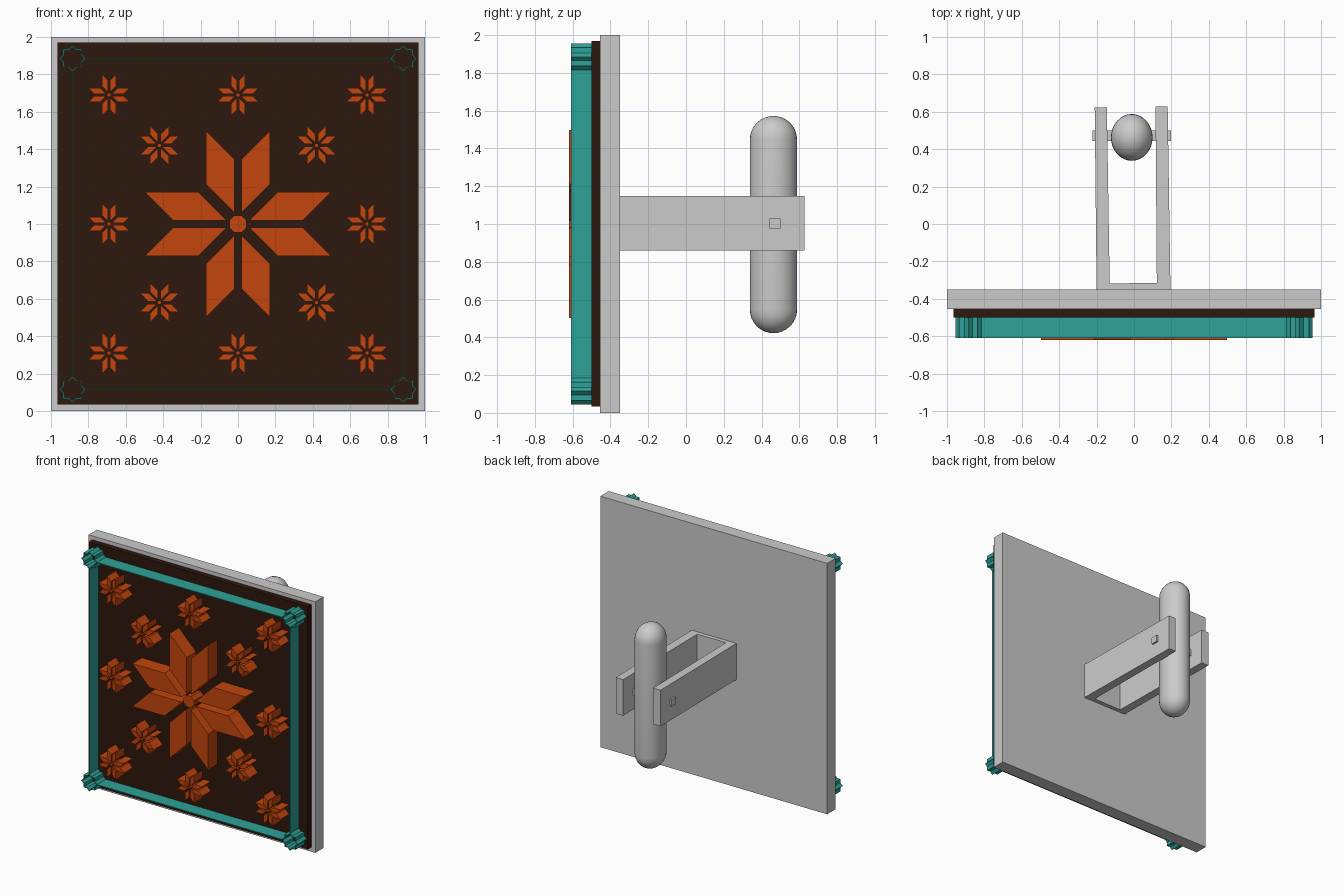
import bpy, bmesh
from math import cos, sin, pi, sqrt
from mathutils import Matrix, Vector

if "Cube" in bpy.data.objects:
    bpy.data.objects.remove(bpy.data.objects["Cube"])


def material(name, rgb):
    m = bpy.data.materials.new(name)
    m.diffuse_color = (*rgb, 1)
    m.use_nodes = True
    m.node_tree.nodes["Principled BSDF"].inputs["Base Color"].default_value = m.diffuse_color
    return m


ORANGE = material("orange", (0.55, 0.06, 0.004))
TEAL = material("teal", (0.027, 0.36, 0.31))
DARK = material("dark_brown", (0.026, 0.009, 0.004))


def finish(name, bm, mat=None):
    bmesh.ops.recalc_face_normals(bm, faces=bm.faces)
    me = bpy.data.meshes.new(name)
    bm.to_mesh(me)
    bm.free()
    ob = bpy.data.objects.new(name, me)
    bpy.context.collection.objects.link(ob)
    if mat:
        me.materials.append(mat)
    return ob


def add_box(bm, x, y, z):
    size = Matrix.Diagonal((x[1] - x[0], y[1] - y[0], z[1] - z[0], 1))
    mid = Matrix.Translation((sum(x) / 2, sum(y) / 2, sum(z) / 2))
    bmesh.ops.create_cube(bm, size=1, matrix=mid @ size)


def box(name, x, y, z, mat=None):
    bm = bmesh.new()
    add_box(bm, x, y, z)
    return finish(name, bm, mat)


def extrude(bm, points, offset):
    """Closed prism from a flat outline."""
    face = bm.faces.new([bm.verts.new(p) for p in points])
    out = bmesh.ops.extrude_face_region(bm, geom=[face], use_keep_orig=True)
    bmesh.ops.translate(bm, vec=offset,
                        verts=[v for v in out["geom"] if isinstance(v, bmesh.types.BMVert)])


# Backing plate and dark pad
box("back_plate", (-1, 1), (-0.455, -0.35), (0, 2))
box("pad", (-0.965, 0.965), (-0.5, -0.45), (0.035, 1.97), DARK)


# Flowers: eight mirrored parallelogram petals around an octagon
PETAL = [(0.02, 0.062), (0.02, 0.347), (0.171, 0.498), (0.171, 0.213)]


def flower(name, cx, cz, scale, turn, front):
    bm = bmesh.new()
    back = -0.495

    def place(pts):
        c, s = cos(turn), sin(turn)
        return [(cx + scale * (c * x - s * z), back, cz + scale * (s * x + c * z)) for x, z in pts]

    depth = Vector((0, front - back, 0))
    for q in range(4):
        c, s = round(cos(q * pi / 2)), round(sin(q * pi / 2))
        for side in (-1, 1):
            pts = [(c * x * side - s * z, s * x * side + c * z) for x, z in PETAL]
            extrude(bm, place(pts), depth)
    octagon = [(0.05 * cos((k + 0.5) * pi / 4), 0.05 * sin((k + 0.5) * pi / 4)) for k in range(8)]
    extrude(bm, place(octagon), depth)
    finish(name, bm, ORANGE)


flower("large_flower", 0, 1, 1, 0, -0.62)
for i in (-1, 0, 1):
    for j in (-1, 0, 1):
        if i or j:
            flower("small_flower", 0.69 * i, 1 + 0.69 * j, 0.224, 0, -0.61)
for i in (-1, 1):
    for j in (-1, 1):
        flower("diagonal_flower", 0.42 * i, 1 + 0.42 * j, 0.224, pi / 4, -0.61)

# Thin border strips running between the corner stars
C, R, T = 0.885, 0.07, 0.003
Y = (-0.61, -0.495)
bm = bmesh.new()
for s in (-1, 1):
    add_box(bm, (s * C - T, s * C + T), Y, (1 - C + R, 1 + C - R))
    add_box(bm, (-C + R, C - R), Y, (1 + s * C - T, 1 + s * C + T))
finish("border_strips", bm, TEAL)

# Hollow eight-pointed corner stars
RATIO = 1 / (sqrt(2) * cos(pi / 8))
for sx in (-1, 1):
    for sz in (-1, 1):
        bm = bmesh.new()
        rings = []
        for r, y in ((R, Y[0]), (R, Y[1]), (R - 0.008, Y[1]), (R - 0.008, Y[0])):
            rings.append([bm.verts.new((sx * C + r * (RATIO if k % 2 else 1) * cos(k * pi / 8), y,
                                        1 + sz * C + r * (RATIO if k % 2 else 1) * sin(k * pi / 8)))
                          for k in range(16)])
        for n in range(4):
            a, b = rings[n], rings[(n + 1) % 4]
            for k in range(16):
                m = (k + 1) % 16
                bm.faces.new((a[k], a[m], b[m], b[k]))
        finish("corner_star", bm, TEAL)

# U-shaped handle bracket, arms leaning slightly
bm = bmesh.new()
U = [(-0.20, -0.352), (0.195, -0.352), (0.18, 0.627), (0.115, 0.627), (0.122, -0.315),
     (-0.13, -0.318), (-0.145, 0.622), (-0.21, 0.622)]
extrude(bm, [(x, y, 0.86) for x, y in U], Vector((0, 0, 0.288)))
finish("handle_bracket", bm)

# Square cross peg
box("cross_peg", (-0.222, 0.198), (0.443, 0.5), (0.975, 1.028))

# Capsule grip with slightly oval section: sphere split at its equator
bm = bmesh.new()
r, half = 0.125, 0.45
profile = [(r * cos(a), half + r * sin(a)) for a in (k * pi / 16 for k in range(8))]
profile = [(x, -z) for x, z in reversed(profile)] + profile
loops = [[bm.verts.new((x * 0.89 * cos(t), x * sin(t), z))
          for t in (k * pi / 16 for k in range(32))] for x, z in profile]
for a, b in zip(loops, loops[1:]):
    for k in range(32):
        bm.faces.new((a[k], a[(k + 1) % 32], b[(k + 1) % 32], b[k]))
for ring, z in ((loops[0], -half - r), (loops[-1], half + r)):
    tip = bm.verts.new((0, 0, z))
    for k in range(32):
        bm.faces.new((ring[k], ring[(k + 1) % 32], tip))
grip = finish("grip", bm)
grip.location = (-0.012, 0.463, 0.997)
grip.data.shade_smooth()
